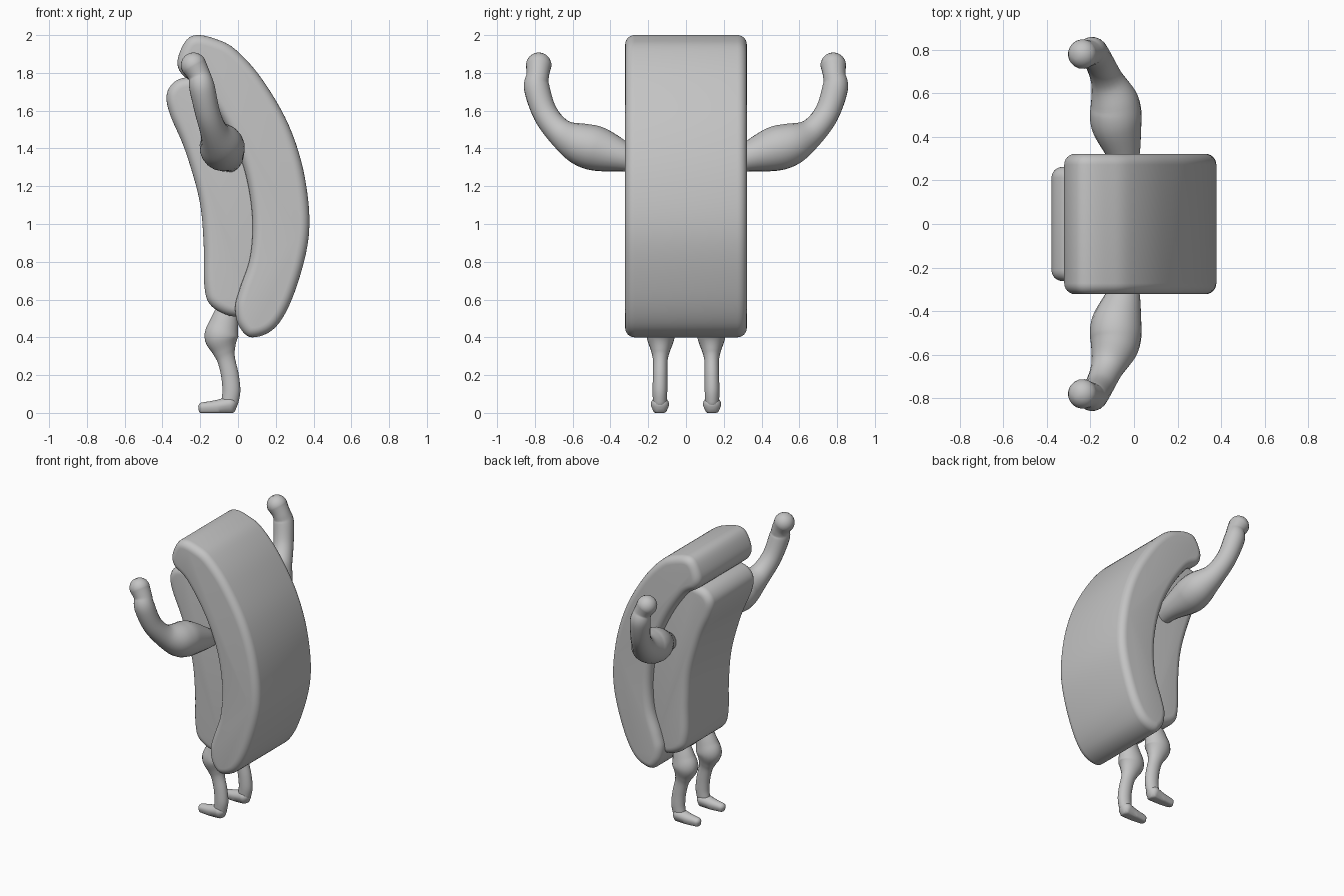
import bpy, bmesh, math
from mathutils import Vector

cube = bpy.data.objects.get("Cube")
if cube:
    bpy.data.objects.remove(cube, do_unlink=True)

GREY = bpy.data.materials.new("plain grey")
GREY.use_nodes = True
GREY.diffuse_color = (0.55, 0.55, 0.55, 1)
GREY.node_tree.nodes["Principled BSDF"].inputs["Base Color"].default_value = (0.55, 0.55, 0.55, 1)


def spline(points, steps, closed):
    """Smooth curve through points of any dimension."""
    pts = [Vector(p) for p in points]
    n = len(pts)
    pick = (lambda i: pts[i % n]) if closed else (lambda i: pts[max(0, min(n - 1, i))])
    out = []
    for i in range(n if closed else n - 1):
        a, b, c, d = (pick(i + k) for k in (-1, 0, 1, 2))
        for s in range(steps):
            t = s / steps
            out.append(0.5 * (2 * b + (c - a) * t + (2 * a - 5 * b + 4 * c - d) * t ** 2
                              + (3 * b - a - 3 * c + d) * t ** 3))
    return out if closed else out + [pts[-1]]


def loft(name, rings):
    """Join rings of points into a closed smooth solid."""
    bm = bmesh.new()
    loops = [[bm.verts.new(p) for p in ring] for ring in rings]
    n = len(loops[0])
    for low, high in zip(loops, loops[1:]):
        for i in range(n):
            j = (i + 1) % n
            bm.faces.new((low[i], low[j], high[j], high[i]))
    bm.faces.new(loops[0][::-1])
    bm.faces.new(loops[-1])
    bmesh.ops.recalc_face_normals(bm, faces=bm.faces)
    mesh = bpy.data.meshes.new(name)
    bm.to_mesh(mesh)
    bm.free()
    mesh.materials.append(GREY)
    obj = bpy.data.objects.new(name, mesh)
    bpy.context.collection.objects.link(obj)
    bpy.ops.object.select_all(action="DESELECT")
    obj.select_set(True)
    bpy.context.view_layer.objects.active = obj
    bpy.ops.object.shade_smooth_by_angle(angle=math.radians(50))
    return obj


def slab(name, profile, half_width, inset, depth, steps=6):
    """Side profile (x, z) given width along y, with rounded rims."""
    pts = spline(profile, steps, True)
    n = len(pts)
    area = sum(pts[i].x * pts[(i + 1) % n].y - pts[(i + 1) % n].x * pts[i].y for i in range(n))
    sign = 1 if area > 0 else -1
    inward = []
    for i in range(n):
        t = (pts[(i + 1) % n] - pts[i - 1]).normalized()
        inward.append(Vector((-t.y, t.x)) * sign)
    rim = [(inset * (1 - math.cos(a)), half_width - depth * (1 - math.sin(a)))
           for a in (math.pi / 2 * k / 6 for k in range(7))]
    rows = [(o, -y) for o, y in reversed(rim)] + rim
    rings = []
    for off, y in rows:
        ring = [p + m * off for p, m in zip(pts, inward)]
        rings.append([(p.x, y, p.y) for p in ring])
    return loft(name, rings)


def limb(name, path, side, squash=1.0, sides=20):
    """Tapered round tube through (x, y, z, radius) with domed ends."""
    pts = spline([(x, y * side, z, r) for x, y, z, r in path], 6, False)
    mid = [p.to_3d() for p in pts]
    rad = [p.w for p in pts]
    n = len(pts)
    tan = [(mid[min(i + 1, n - 1)] - mid[max(i - 1, 0)]).normalized() for i in range(n)]
    dome = [math.pi / 2 * k / 6 for k in range(1, 6)]
    stations = [(mid[0] - tan[0] * rad[0] * math.sin(a), tan[0], rad[0] * math.cos(a))
                for a in reversed(dome)]
    stations += list(zip(mid, tan, rad))
    stations += [(mid[-1] + tan[-1] * rad[-1] * math.sin(a), tan[-1], rad[-1] * math.cos(a))
                 for a in dome]
    # Carry one reference direction along the path so rings never twist
    u = tan[0].orthogonal()
    rings = []
    for c, t, r in stations:
        u = (u - t * u.dot(t)).normalized()
        v = t.cross(u)
        ring = []
        for k in range(sides):
            a = math.tau * k / sides
            d = (u * math.cos(a) + v * math.sin(a)) * r
            d.y *= squash
            ring.append(c + d)
        rings.append(ring)
    return loft(name, rings)


# Large curved outer slab
slab("outer_slab", [
    (-0.22, 2.0), (-0.28, 1.965), (-0.32, 1.865), (-0.295, 1.79), (-0.2, 1.72),
    (-0.07, 1.53), (0.03, 1.3), (0.075, 1.05), (0.065, 0.83), (0.01, 0.66),
    (-0.015, 0.56), (0.005, 0.46), (0.075, 0.4), (0.2, 0.455), (0.3, 0.64),
    (0.375, 0.94), (0.355, 1.24), (0.27, 1.52), (0.125, 1.77), (-0.015, 1.925),
    (-0.12, 1.98)], 0.322, 0.05, 0.05)

# Narrower slab nested in the hollow of the outer one
slab("inner_slab", [
    (-0.28, 1.775), (-0.345, 1.745), (-0.378, 1.68), (-0.36, 1.58), (-0.28, 1.39),
    (-0.205, 1.13), (-0.182, 0.9), (-0.178, 0.67), (-0.14, 0.565), (-0.02, 0.51),
    (0.08, 0.55), (0.15, 0.7), (0.17, 0.98), (0.11, 1.35), (-0.04, 1.64),
    (-0.18, 1.77)], 0.262, 0.05, 0.05)

# Flexed arms, bent legs and feet on both sides
ARM = [(-0.045, 0.23, 1.32, 0.05), (-0.05, 0.33, 1.355, 0.08), (-0.08, 0.46, 1.395, 0.117),
       (-0.09, 0.56, 1.425, 0.112), (-0.125, 0.665, 1.485, 0.075), (-0.16, 0.745, 1.585, 0.066),
       (-0.19, 0.79, 1.72, 0.068), (-0.205, 0.785, 1.785, 0.06), (-0.235, 0.78, 1.84, 0.068)]
LEG = [(-0.06, 0.13, 0.54, 0.06), (-0.075, 0.132, 0.47, 0.078), (-0.088, 0.134, 0.4, 0.09),
       (-0.075, 0.135, 0.33, 0.062), (-0.062, 0.136, 0.28, 0.048), (-0.043, 0.137, 0.2, 0.047),
       (-0.035, 0.138, 0.12, 0.048), (-0.042, 0.138, 0.065, 0.046)]
FOOT = [(-0.045, 0.138, 0.046, 0.042), (-0.11, 0.138, 0.035, 0.034),
        (-0.185, 0.138, 0.03, 0.026)]
for side, end in ((-1, "front"), (1, "back")):
    limb(end + "_arm", ARM, side)
    limb(end + "_leg", LEG, side, squash=0.82)
    foot = limb(end + "_foot", FOOT, side, squash=1.15)
    # Flatten the sole onto the floor
    for vert in foot.data.vertices:
        if vert.co.z < 0.02:
            vert.co.z = max(0.0, vert.co.z - 0.01)
